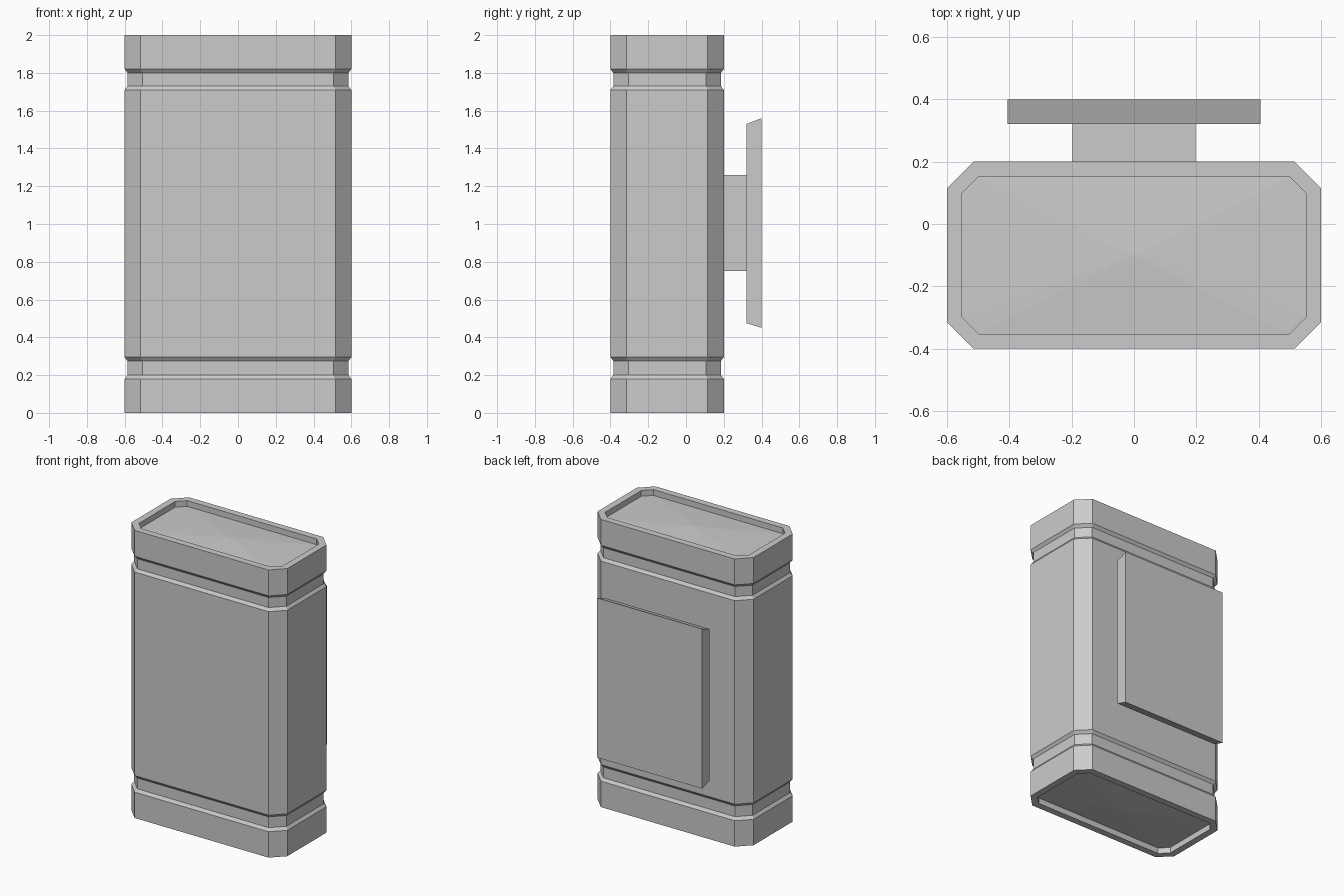
import bpy, bmesh

if "Cube" in bpy.data.objects:
    bpy.data.objects.remove(bpy.data.objects["Cube"])

grey = bpy.data.materials.new("plain grey")
grey.use_nodes = True
COLOUR = (0.6, 0.6, 0.6, 1)
grey.diffuse_color = COLOUR
grey.node_tree.nodes["Principled BSDF"].inputs["Base Color"].default_value = COLOUR

CENTRE_Y = -0.1


def finish(name, bm):
    bmesh.ops.recalc_face_normals(bm, faces=bm.faces)
    mesh = bpy.data.meshes.new(name)
    bm.to_mesh(mesh)
    bm.free()
    mesh.materials.append(grey)
    obj = bpy.data.objects.new(name, mesh)
    bpy.context.collection.objects.link(obj)
    return obj


def ring(bm, inset, chamfer, z):
    """Rectangle with cut corners, at height z."""
    w, d, c = 0.6 - inset, 0.3 - inset, chamfer
    quarter = [(w, d - c), (w - c, d)]
    pts = (quarter + [(-x, y) for x, y in reversed(quarter)]
           + [(-x, -y) for x, y in quarter]
           + [(x, -y) for x, y in reversed(quarter)])
    return [bm.verts.new((x, y + CENTRE_Y, z)) for x, y in pts]


# Body: loops from the lower recess, up the grooved wall, into the upper recess
GROOVE, RIM, DEPTH = 0.015, 0.047, 0.04
profile = [(RIM, 0.055, DEPTH), (RIM, 0.055, 0), (0, 0.085, 0),
           (0, 0.085, 0.18), (GROOVE, 0.08, 0.2), (GROOVE, 0.08, 0.275), (0, 0.085, 0.295),
           (0, 0.085, 1.71), (GROOVE, 0.08, 1.73), (GROOVE, 0.08, 1.8), (0, 0.085, 1.82),
           (0, 0.085, 2), (RIM, 0.055, 2), (RIM, 0.055, 2 - DEPTH)]
bm = bmesh.new()
loops = [ring(bm, *p) for p in profile]
for low, high in zip(loops, loops[1:]):
    for i in range(8):
        j = (i + 1) % 8
        bm.faces.new((low[i], low[j], high[j], high[i]))
# Slightly domed end panels
for loop, z in ((loops[0], DEPTH - 0.015), (loops[-1], 2 - DEPTH + 0.015)):
    tip = bm.verts.new((0, CENTRE_Y, z))
    for i in range(8):
        bm.faces.new((loop[i], loop[(i + 1) % 8], tip))
finish("body", bm)


def block(name, half_x, front, back):
    """Box between two (y, z_low, z_high) ends."""
    bm = bmesh.new()
    a, b = [[bm.verts.new((x, y, z)) for x, z in
             ((-half_x, lo), (half_x, lo), (half_x, hi), (-half_x, hi))]
            for y, lo, hi in (front, back)]
    bm.faces.new(a)
    bm.faces.new(b)
    for i in range(4):
        j = (i + 1) % 4
        bm.faces.new((a[i], a[j], b[j], b[i]))
    return finish(name, bm)


# Wall bracket and flared backplate
block("bracket", 0.198, (0.2, 0.75, 1.26), (0.32, 0.75, 1.26))
block("backplate", 0.405, (0.32, 0.475, 1.53), (0.4, 0.45, 1.56))
